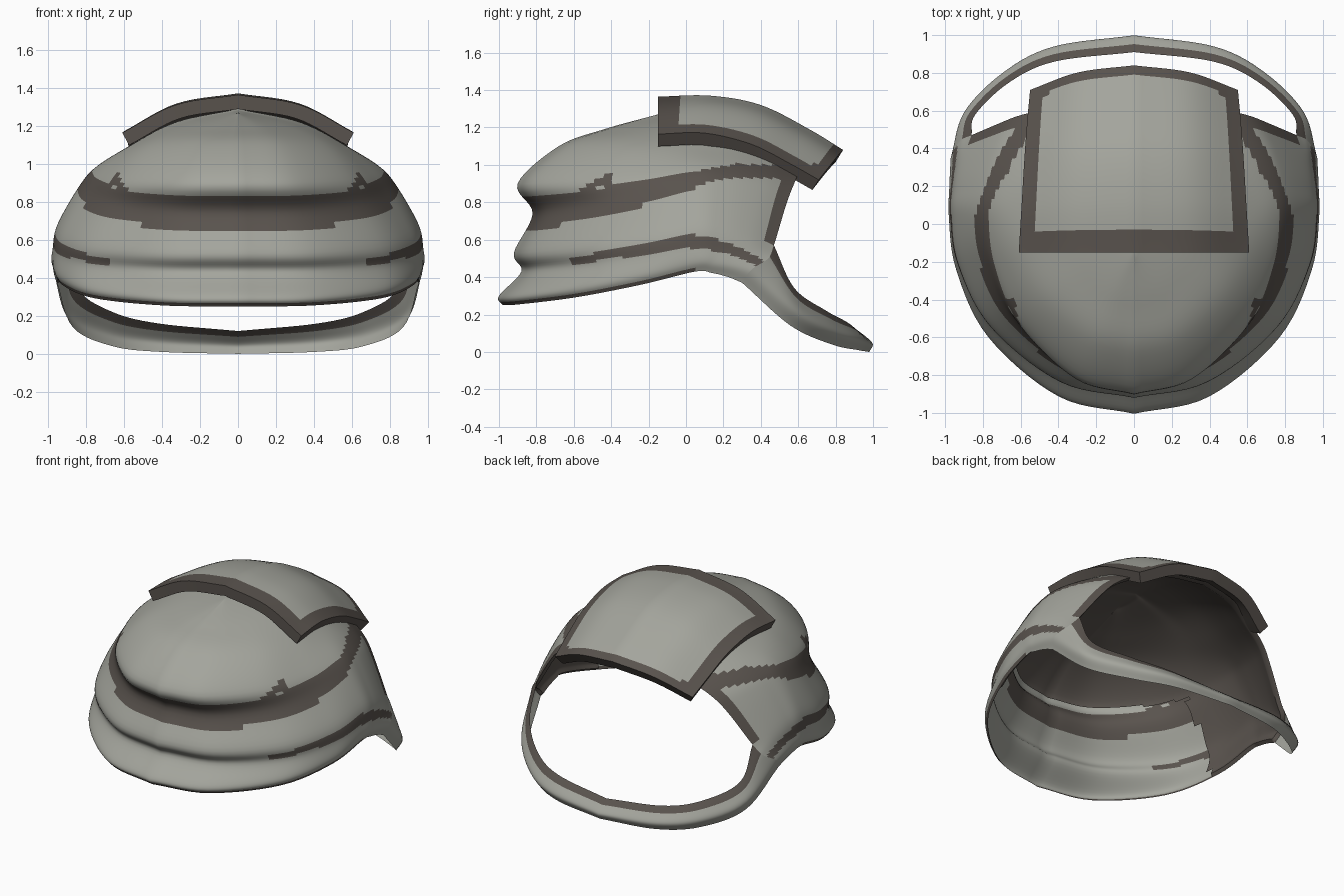
import bpy, bmesh, math
from mathutils import Vector

if "Cube" in bpy.data.objects:
    bpy.data.objects.remove(bpy.data.objects["Cube"], do_unlink=True)

SUB = 7
LIGHT, DARK = 0, 1


def make_material(name, rgb):
    mat = bpy.data.materials.new(name)
    mat.use_nodes = True
    mat.diffuse_color = (*rgb, 1)
    bsdf = next(n for n in mat.node_tree.nodes if n.type == "BSDF_PRINCIPLED")
    bsdf.inputs["Base Color"].default_value = (*rgb, 1)
    bsdf.inputs["Roughness"].default_value = 0.8
    return mat


MATERIALS = [make_material("stone grey", (0.37, 0.375, 0.335)),
             make_material("dark brown", (0.1, 0.086, 0.075))]


def smooth_line(points):
    """Resample a list of points along a curve that passes through them."""
    pts = [2 * points[0] - points[1], *points, 2 * points[-1] - points[-2]]
    out = []
    for a, b, c, d in zip(pts, pts[1:], pts[2:], pts[3:]):
        for k in range(SUB):
            t = k / SUB
            out.append(b + 0.5 * t * (c - a + t * (2 * a - 5 * b + 4 * c - d
                                                   + t * (3 * (b - c) + d - a))))
    return out + [points[-1]]


def refine(rows):
    rows = [smooth_line(r) for r in rows]
    cols = [smooth_line(list(c)) for c in zip(*rows)]
    return [list(r) for r in zip(*cols)]


def add_patch(bm, rows, rule):
    """Add a grid on both sides; rule(u, v, centre) picks the colour."""
    rows = refine(rows)
    for side in (1, -1):
        grid = [[bm.verts.new((p.x * side, p.y, p.z)) for p in r] for r in rows]
        for j in range(len(grid) - 1):
            for i in range(len(grid[0]) - 1):
                quad = [grid[j][i], grid[j][i + 1], grid[j + 1][i + 1], grid[j + 1][i]]
                face = bm.faces.new(quad if side > 0 else quad[::-1])
                mid = face.calc_center_median()
                face.material_index = rule((i + .5) / SUB, (j + .5) / SUB, mid)


def finish(bm, name):
    bmesh.ops.remove_doubles(bm, verts=bm.verts, dist=0.0005)
    bmesh.ops.dissolve_degenerate(bm, edges=bm.edges, dist=0.0001)
    mesh = bpy.data.meshes.new(name)
    bm.to_mesh(mesh)
    for mat in MATERIALS:
        mesh.materials.append(mat)
    obj = bpy.data.objects.new(name, mesh)
    bpy.context.collection.objects.link(obj)
    bpy.ops.object.select_all(action="DESELECT")
    obj.select_set(True)
    bpy.context.view_layer.objects.active = obj
    return obj


def shade(obj, angle):
    bpy.ops.object.shade_smooth_by_angle(angle=math.radians(angle))


# Shell rings, rim to crown: front (y, z), side (x, z), rear edge (x, y, z)
RINGS = [
    ((-.98, .25), (.96, .43), (.95, .3, .37)),
    ((-1, .3), (.98, .48), (.97, .35, .44)),
    ((-.88, .43), (.975, .55), (.92, .44, .5)),
    ((-.92, .53), (.95, .68), (.86, .47, .57)),
    ((-.82, .74), (.83, .89), (.72, .53, .77)),
    ((-.9, .9), (.74, .99), (.62, .57, .88)),
    ((-.68, 1.1), (.58, 1.09), (.48, .61, .96)),
    ((-.44, 1.19), (.33, 1.22), (.27, .69, 1.02)),
    ((-.15, 1.27), (0, 1.29), (0, .75, 1.03)),
]
SIDE_Y = 0.05


def ring_points(front, side, edge):
    pts = []
    for deg in (0, 24, 52, 74, 90):
        a = math.radians(deg)
        w = (1 - math.cos(a)) ** 1.5
        pts.append(Vector((side[0] * math.sin(a),
                           SIDE_Y + (front[0] - SIDE_Y) * math.cos(a),
                           front[1] + (side[1] - front[1]) * w)))
    start, end = pts[-1].copy(), Vector(edge)
    for s in (.35, .7, 1):
        p = start.lerp(end, s * s)
        p.y = start.y + (end.y - start.y) * s
        pts.append(p)
    return pts


def shell_colour(u, v, c):
    w, back = min(u / 4, 1), max(u - 4, 0)
    if 3.5 + .4 * w + .5 * back < v < 4.5 + .25 * w + .5 * back:   # brow stripe
        return DARK
    if v > 3 and u > 6.5:                                        # opening border
        return DARK
    if v < .5 and u < 4:                                         # rim line
        return DARK
    line = .59 + (.17 * c.y if c.y < 0 else -.75 * c.y ** 2)     # side stripe
    if -.62 < c.y < .48 and abs(c.z - line) < .037 - .03 * abs(c.y):
        return DARK
    if -.65 < c.y < -.4 and abs(c.z - (1.14 + .52 * c.y)) < .022:  # brow fleck
        return DARK
    return LIGHT


bm = bmesh.new()
rings = [ring_points(*r) for r in RINGS]
add_patch(bm, rings, shell_colour)
shell = finish(bm, "helmet_shell")
shade(shell, 50)

# Dark lining, just inside the shell; the lower front stays bare
bmesh.ops.recalc_face_normals(bm, faces=bm.faces)
bm.normal_update()
flip = -1 if min(bm.verts, key=lambda v: v.co.y).normal.y > 0 else 1
moves = [(v, v.normal * -0.025 * flip) for v in bm.verts if not v.is_boundary]
for v, d in moves:
    v.co += d
bare = [f for f in bm.faces
        if f.calc_center_median().y < -.3 and f.calc_center_median().z < .88]
bmesh.ops.delete(bm, geom=bare, context="FACES")
for f in bm.faces:
    f.material_index = DARK
lining = finish(bm, "inner_lining")
shade(lining, 50)
bm.free()

# Neck band looping round the back: (lower edge, upper edge) stations
BAND = [((.87, .56, .14), (.84, .58, .34)), ((.66, .78, .04), (.66, .75, .22)),
        ((.4, .92, .01), (.42, .86, .16)), ((0, .98, 0), (0, .91, .12))]
columns = [[r[-1] for r in rings[:4]]]
for low, high in BAND:
    low, high = Vector(low), Vector(high)
    column = []
    for t, bulge in ((0, 1), (.35, 1.045), (.7, 1.03), (1, 1)):
        p = low.lerp(high, t)
        column.append(Vector((p.x * bulge, p.y * bulge, p.z)))
    columns.append(column)
bm = bmesh.new()
add_patch(bm, list(zip(*columns)), lambda u, v, c: DARK if v > 2.1 else LIGHT)
band = finish(bm, "neck_band")
shade(band, 50)
bm.free()

# Crown plate: ridge (y, z), then edge (x, y) and the drop to the edge
PLATE = [((-.15, 1.365), (.61, -.15), .2), ((.13, 1.37), (.595, .1), .2),
         ((.4, 1.32), (.58, .35), .21), ((.66, 1.19), (.565, .55), .18),
         ((.84, 1.08), (.55, .71), .16)]
stations = []
for (ry, rz), (ex, ey), drop in PLATE:
    stations.append([Vector((ex * s, ry + (ey - ry) * s ** 2, rz - drop * f))
                     for s, f in ((0, 0), (.54, .27), (1, 1))])


def plate_colour(u, v, c):
    # u runs from ridge to edge, v from front to back
    inside = u < 1.72 and .4 < v < 3.65 and u + abs(v - 2) < 3.25
    return LIGHT if inside else DARK


bm = bmesh.new()
add_patch(bm, stations, plate_colour)
plate = finish(bm, "crown_plate")
bm.free()
thick = plate.modifiers.new("thickness", "SOLIDIFY")
thick.thickness, thick.offset = 0.075, -1
thick.material_offset = thick.material_offset_rim = 1
bpy.ops.object.modifier_apply(modifier=thick.name)
shade(plate, 40)
